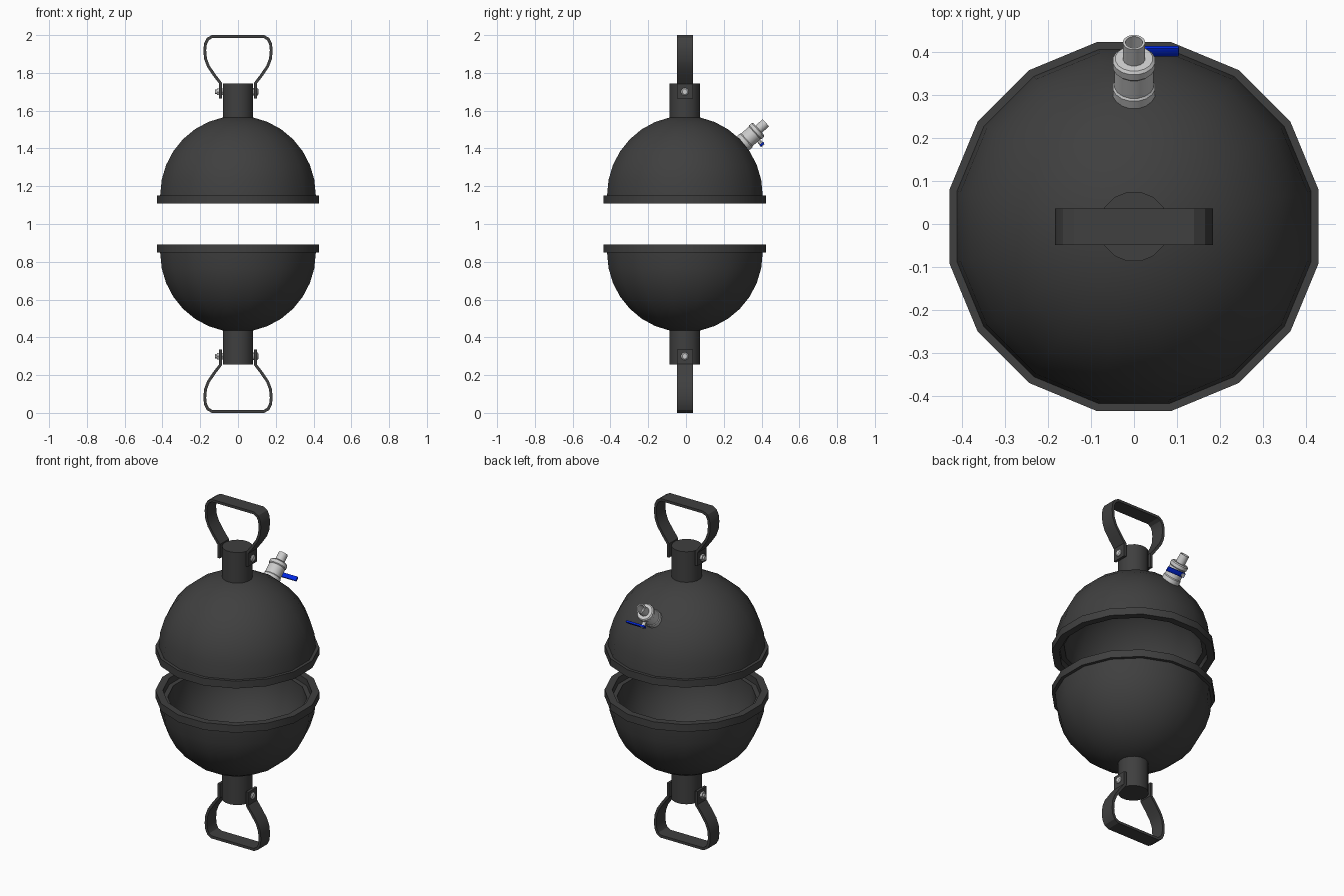
import bpy, bmesh, math
from mathutils import Matrix, Vector

if "Cube" in bpy.data.objects:
    bpy.data.objects.remove(bpy.data.objects["Cube"])

CY = -0.006      # y of the main axis
ZC = 1.152       # centre height of the upper dome


def material(name, color):
    m = bpy.data.materials.new(name)
    m.diffuse_color = (*color, 1)
    m.use_nodes = True
    m.node_tree.nodes["Principled BSDF"].inputs["Base Color"].default_value = m.diffuse_color
    return m


BLACK = material("black_iron", (0.05, 0.05, 0.05))
BLUE = material("blue_lever", (0.0, 0.02, 0.75))


def finish(name, bm, mtx, mat=None, angle=30):
    bm.transform(mtx)
    bmesh.ops.remove_doubles(bm, verts=bm.verts, dist=1e-5)
    bmesh.ops.recalc_face_normals(bm, faces=bm.faces)
    me = bpy.data.meshes.new(name)
    bm.to_mesh(me)
    bm.free()
    ob = bpy.data.objects.new(name, me)
    bpy.context.collection.objects.link(ob)
    if mat:
        me.materials.append(mat)
    bpy.ops.object.select_all(action='DESELECT')
    ob.select_set(True)
    bpy.context.view_layer.objects.active = ob
    bpy.ops.object.shade_smooth_by_angle(angle=math.radians(angle))
    return ob


def lathe(name, profile, mtx, mat=None, sides=16):
    """Revolve (radius, height) points around local z; ends at radius 0."""
    bm = bmesh.new()
    rings = []
    for r, h in profile:
        rings.append([bm.verts.new((r * math.cos((k + .5) * math.tau / sides),
                                    r * math.sin((k + .5) * math.tau / sides), h))
                      for k in range(sides)])
    for a, b in zip(rings, rings[1:]):
        for k in range(sides):
            j = (k + 1) % sides
            bm.faces.new((a[k], a[j], b[j], b[k]))
    return finish(name, bm, mtx, mat)


def arc(radius, start, end, n):
    return [(radius * math.cos(math.radians(start + (end - start) * i / n)),
             radius * math.sin(math.radians(start + (end - start) * i / n)))
            for i in range(n + 1)]


def strap(name, half, width, thick, mtx, mat):
    """Bent flat bar from the right half of its (x, z) centre line."""
    pts = half + [(-x, z) for x, z in reversed(half)]
    vs = [Vector(p) for p in pts]
    bm = bmesh.new()
    rows = []
    for i, p in enumerate(vs):
        d1 = (p - vs[i - 1]).normalized() if i else (vs[1] - p).normalized()
        d2 = (vs[i + 1] - p).normalized() if i < len(vs) - 1 else d1
        t = (d1 + d2).normalized()
        n = Vector((t.y, -t.x)) * (thick / 2 / max(t.dot(d1), .5))
        rows.append([bm.verts.new((p.x + s * n.x, y * width / 2, p.y + s * n.y))
                     for s, y in ((1, 1), (1, -1), (-1, -1), (-1, 1))])
    for a, b in zip(rows, rows[1:]):
        for k in range(4):
            bm.faces.new((a[k], a[(k + 1) % 4], b[(k + 1) % 4], b[k]))
    bm.faces.new(rows[0])
    bm.faces.new(rows[-1])
    return finish(name, bm, mtx, mat)


# Hollow dome with rim and an inner seat step
dome = arc(0.42, 90, 0, 8)
dome += [(0.438, 0.0), (0.438, -0.043), (0.398, -0.043), (0.398, -0.005),
         (0.372, -0.005)]
dome += arc(0.372, 0, 90, 8)
dome[8] = (0.42, 0.0)
neck = [(0, 1.52), (0.082, 1.52), (0.082, 1.744), (0, 1.744)]
handle = [(0.092, 1.665), (0.092, 1.745), (0.125, 1.788), (0.157, 1.835),
          (0.172, 1.875), (0.176, 1.92), (0.172, 1.955), (0.16, 1.979),
          (0.138, 1.992)]

# Upper half, then the same parts flipped about z = 1
for half, flip in (("upper", 1), ("lower", -1)):
    base = (Matrix.Translation((0, CY, 1)) @ Matrix.Diagonal((1, 1, flip, 1))
            @ Matrix.Translation((0, 0, -1)))
    lathe(half + "_hemisphere", dome, base @ Matrix.Translation((0, 0, ZC)), BLACK)
    lathe(half + "_neck", neck, base, BLACK)
    strap(half + "_handle", handle, 0.085, 0.015, base, BLACK)
    # Bolt heads on the right, nuts with thread ends on the left
    side = base @ Matrix.Translation((0, 0, 1.7)) @ Matrix.Rotation(math.pi / 2, 4, 'Y')
    lathe(half + "_bolt_head", [(0, .08), (.02, .08), (.02, .104), (.014, .109), (0, .109)],
          side, sides=12)
    lathe(half + "_bolt_nut", [(0, -.08), (.021, -.08), (.021, -.112), (0, -.112)],
          side, sides=6)
    lathe(half + "_bolt_thread", [(0, -.1), (.012, -.1), (.012, -.122), (0, -.122)],
          side, sides=12)

# Valve frame: local z points outwards from the dome, local y points up
valve = (Matrix.Translation((0, CY, ZC - .002))
         @ Matrix.Rotation(math.radians(42 - 90), 4, 'X'))
lathe("valve_body", [(0, .38), (.04, .38), (.04, .41), (.05, .41), (.05, .437),
                     (.046, .442), (.046, .497), (.05, .502), (.05, .52),
                     (.044, .526), (.026, .526), (.026, .577), (.02, .577),
                     (.02, .53), (0, .53)], valve)

# Lever stem and rounded blue lever
up = valve @ Matrix.Translation((0, 0, .485)) @ Matrix.Rotation(-math.pi / 2, 4, 'X')
lathe("valve_stem", [(0, .03), (.011, .03), (.011, .08), (0, .08)], up, sides=12)
bm = bmesh.new()
bmesh.ops.create_cube(bm, size=1)
bmesh.ops.scale(bm, vec=(.12, .027, .012), verts=bm.verts)
bmesh.ops.bevel(bm, geom=bm.edges[:], offset=.004, segments=2, affect='EDGES', profile=.5)
finish("valve_lever", bm, up @ Matrix.Translation((.045, 0, .071)), BLUE, 40)
